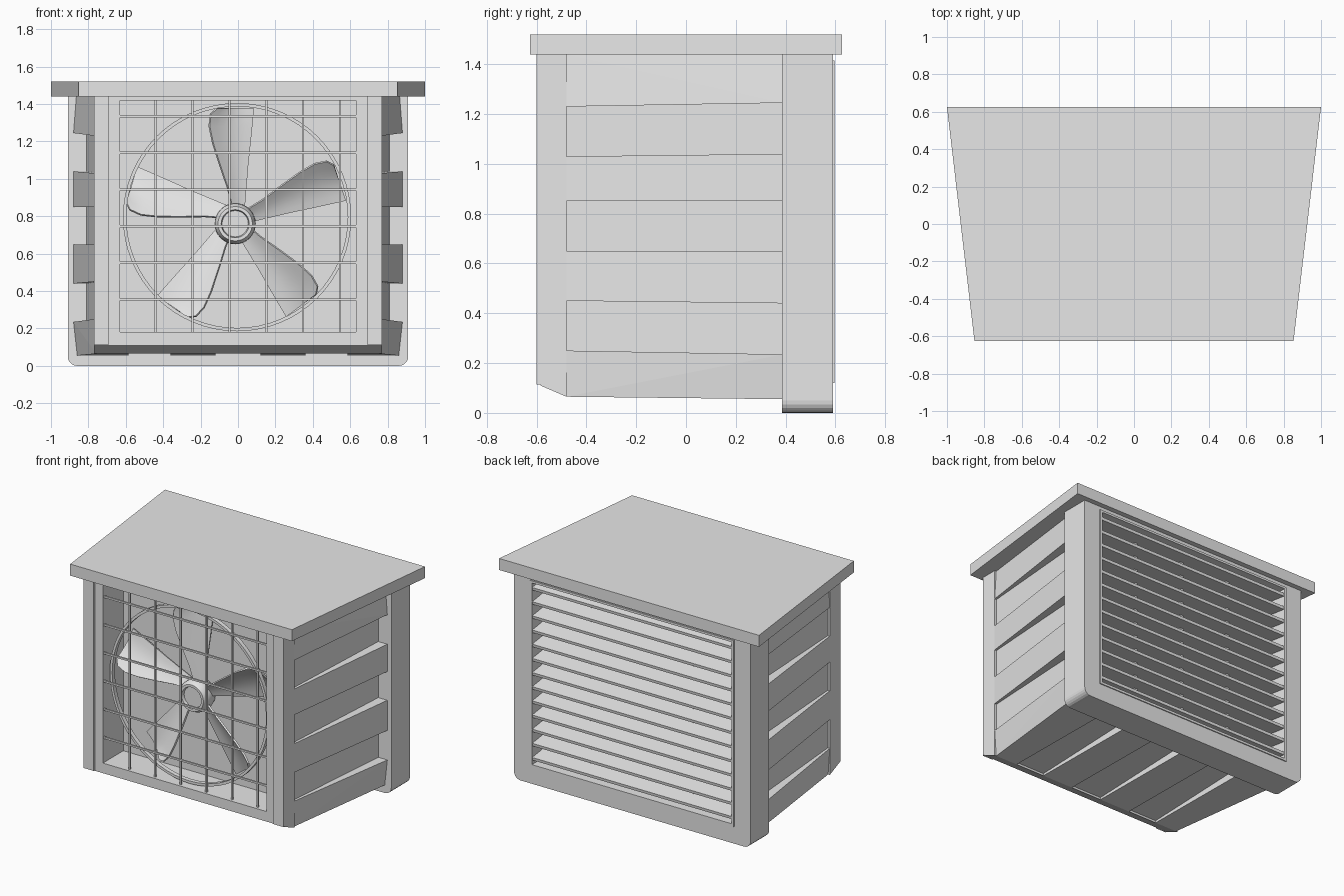
import bpy, bmesh, math
from mathutils import Matrix, Vector

if "Cube" in bpy.data.objects:
    bpy.data.objects.remove(bpy.data.objects["Cube"])

grey = bpy.data.materials.new("light grey")
grey.diffuse_color = (0.8, 0.8, 0.8, 1)
grey.use_nodes = True
grey.node_tree.nodes["Principled BSDF"].inputs["Base Color"].default_value = grey.diffuse_color


def finish(name, bm):
    bmesh.ops.recalc_face_normals(bm, faces=bm.faces)
    me = bpy.data.meshes.new(name)
    bm.to_mesh(me)
    bm.free()
    ob = bpy.data.objects.new(name, me)
    bpy.context.collection.objects.link(ob)
    me.materials.append(grey)
    return ob


def box(name, x0, x1, y0, y1, z0, z1, tilt=0):
    bm = bmesh.new()
    bmesh.ops.create_cube(bm, size=1)
    m = (Matrix.Translation(((x0 + x1) / 2, (y0 + y1) / 2, (z0 + z1) / 2))
         @ Matrix.Rotation(tilt, 4, 'X')
         @ Matrix.Diagonal((x1 - x0, y1 - y0, z1 - z0, 1)))
    bmesh.ops.transform(bm, matrix=m, verts=bm.verts)
    return finish(name, bm)


def hull(name, pts):
    bm = bmesh.new()
    for p in pts:
        bm.verts.new(p)
    bmesh.ops.convex_hull(bm, input=bm.verts)
    bmesh.ops.dissolve_limit(bm, angle_limit=0.01, verts=bm.verts, edges=bm.edges)
    return finish(name, bm)


def lathe(name, profile, centre, n=48, closed=True):
    # revolve (radius, y) points around a front-to-back axis
    bm = bmesh.new()
    rings = []
    for i in range(n):
        a = 2 * math.pi * i / n
        rings.append([bm.verts.new((centre[0] + r * math.cos(a), y, centre[1] + r * math.sin(a)))
                      for r, y in profile])
    k = len(profile)
    for i in range(n):
        for j in range(k if closed else k - 1):
            a, b = rings[i], rings[(i + 1) % n]
            bm.faces.new((a[j], b[j], b[(j + 1) % k], a[(j + 1) % k]))
    ob = finish(name, bm)
    smooth(ob)
    return ob


def smooth(ob):
    bpy.ops.object.select_all(action='DESELECT')
    ob.select_set(True)
    bpy.context.view_layer.objects.active = ob
    bpy.ops.object.shade_smooth_by_angle(angle=math.radians(35))


def cut(ob, cutter):
    mod = ob.modifiers.new("opening", 'BOOLEAN')
    mod.operation = 'DIFFERENCE'
    mod.solver = 'EXACT'
    mod.object = cutter
    bpy.context.view_layer.objects.active = ob
    bpy.ops.object.modifier_apply(modifier=mod.name)
    bpy.data.objects.remove(cutter)


# Roof slab
hull("roof", [(s * x, y, z) for s in (-1, 1) for x, y in ((0.853, -0.626), (1, 0.626))
              for z in (1.44, 1.52)])

# Front housing and its slightly narrower tapered rear part
YF, YB = -0.48, 0.39
WALL = -0.36
front = hull("front_housing", [(s * 0.77, y, z) for s in (-1, 1)
                               for y, b in ((-0.585, 0.11), (YF, 0.065)) for z in (b, 1.44)])
cut(front, box("cutter", -0.63, 0.63, -0.7, -0.4, 0.18, 1.42))
rear = hull("rear_housing", [(s * x, y, z) for s in (-1, 1)
                             for x, y, b in ((0.755, YF, 0.08), (0.81, YB, 0.11)) for z in (b, 1.44)])
cut(rear, box("cutter", -0.63, 0.63, -0.7, WALL, 0.18, 1.42))

# Raised corner posts at the front
for s in (-1, 1):
    box("front_post", min(s * 0.69, s * 0.77), max(s * 0.69, s * 0.77), -0.60, -0.57, 0.115, 1.44)

# Wedge ribs on both sides: front z pair, back z pair, outer x at front and back
ribs = [((1.23, 1.44), (1.245, 1.44), (0.77, 0.757), (0.88, 0.865)),
        ((0.85, 1.03), (0.85, 1.04), (0.77, 0.77), (0.88, 0.88)),
        ((0.45, 0.65), (0.44, 0.65), (0.77, 0.77), (0.88, 0.88)),
        ((0.065, 0.25), (0.055, 0.235), (0.757, 0.77), (0.86, 0.88))]
for s in (-1, 1):
    for f, b, xf, xb in ribs:
        hull("side_rib", [(s * 0.72, y, z) for y, zs in ((YF, f), (YB, b)) for z in zs]
             + [(s * x, YF, z) for x, z in zip(xf, f)] + [(s * x, YB, z) for x, z in zip(xb, b)])

# Wedge ribs under the floor
for s in (-1, 1):
    for xa, xb, xc in ((0.12, 0.36, 0.36), (0.585, 0.757, 0.86)):
        hull("floor_rib", [(s * x, YF, z) for x in (xa, xb) for z in (0.065, 0.12)]
             + [(s * x, YB, z) for x in (xa, xc) for z in (0.055, 0.12)])

# Back frame with rounded bottom corners
R = 0.05
outline = [(0.91, 1.44)] + [(0.91 - R + R * math.cos(t), R - R * math.sin(t))
                            for t in [math.pi / 2 * i / 5 for i in range(6)]]
frame = hull("back_frame", [(s * x, y, z) for s in (-1, 1) for x, z in outline for y in (0.385, 0.59)])
cut(frame, box("cutter", -0.785, 0.785, 0.42, 0.7, 0.12, 1.415))
trim = box("louver_trim", -0.785, 0.785, 0.43, 0.597, 0.12, 1.415)
cut(trim, box("cutter", -0.768, 0.768, 0.4, 0.7, 0.137, 1.40))

# Gently sloping louvers and the uprights behind them
for i in range(13):
    z = 0.185 + 0.0985 * i
    box("louver", -0.77, 0.77, 0.452, 0.592, z - 0.010, z + 0.010, math.radians(-8))
for x in (-0.385, 0, 0.385):
    box("louver_upright", x - 0.012, x + 0.012, 0.455, 0.48, 0.13, 1.41)

# Wire guard
for i in range(6):
    z, x = 0.355 + 0.196 * i, -0.44 + 0.197 * i
    box("guard_bar", -0.635, 0.635, -0.58, -0.568, z - 0.006, z + 0.006)
    box("guard_upright", x - 0.006, x + 0.006, -0.568, -0.556, 0.175, 1.425)

# Shroud ring
lathe("fan_ring", [(0.61, -0.53), (0.61, -0.50), (0.592, -0.50), (0.592, -0.53)], (-0.005, 0.795), 64)

# Hub with a dished front
lathe("fan_hub", [(0.0001, -0.36), (0.10, -0.37), (0.11, -0.40), (0.108, -0.46), (0.092, -0.49),
                  (0.075, -0.49), (0.07, -0.47), (0.0001, -0.47)], (-0.015, 0.76), 32, False)

# Five pitched blades: (radius, counter-clockwise edge, clockwise edge)
stations = [(0.05, -0.02, 0.045), (0.16, -0.045, 0.055), (0.28, -0.085, 0.066),
            (0.40, -0.122, 0.08), (0.49, -0.14, 0.09), (0.555, -0.132, 0.097), (0.585, -0.10, 0.10)]
N = 6
for k in range(5):
    bm = bmesh.new()
    grid = []
    for r, l, w in stations:
        row = []
        for j in range(N + 1):
            u = l + (w - l) * j / N
            bow = 0.025 * math.sin(math.pi * j / N) * r / 0.6
            row.append(bm.verts.new((u, -0.43 + 0.48 * u + bow, r)))
        grid.append(row)
    for a, b in zip(grid, grid[1:]):
        for j in range(N):
            bm.faces.new((a[j], a[j + 1], b[j + 1], b[j]))
    m = (Matrix.Translation(Vector((-0.01, 0, 0.793)))
         @ Matrix.Rotation(math.radians(72 * k - 0.5), 4, 'Y'))
    bmesh.ops.transform(bm, matrix=m, verts=bm.verts)
    blade = finish("fan_blade", bm)
    mod = blade.modifiers.new("thickness", 'SOLIDIFY')
    mod.thickness = 0.012
    mod.offset = 0
    bpy.context.view_layer.objects.active = blade
    bpy.ops.object.modifier_apply(modifier=mod.name)
    smooth(blade)
